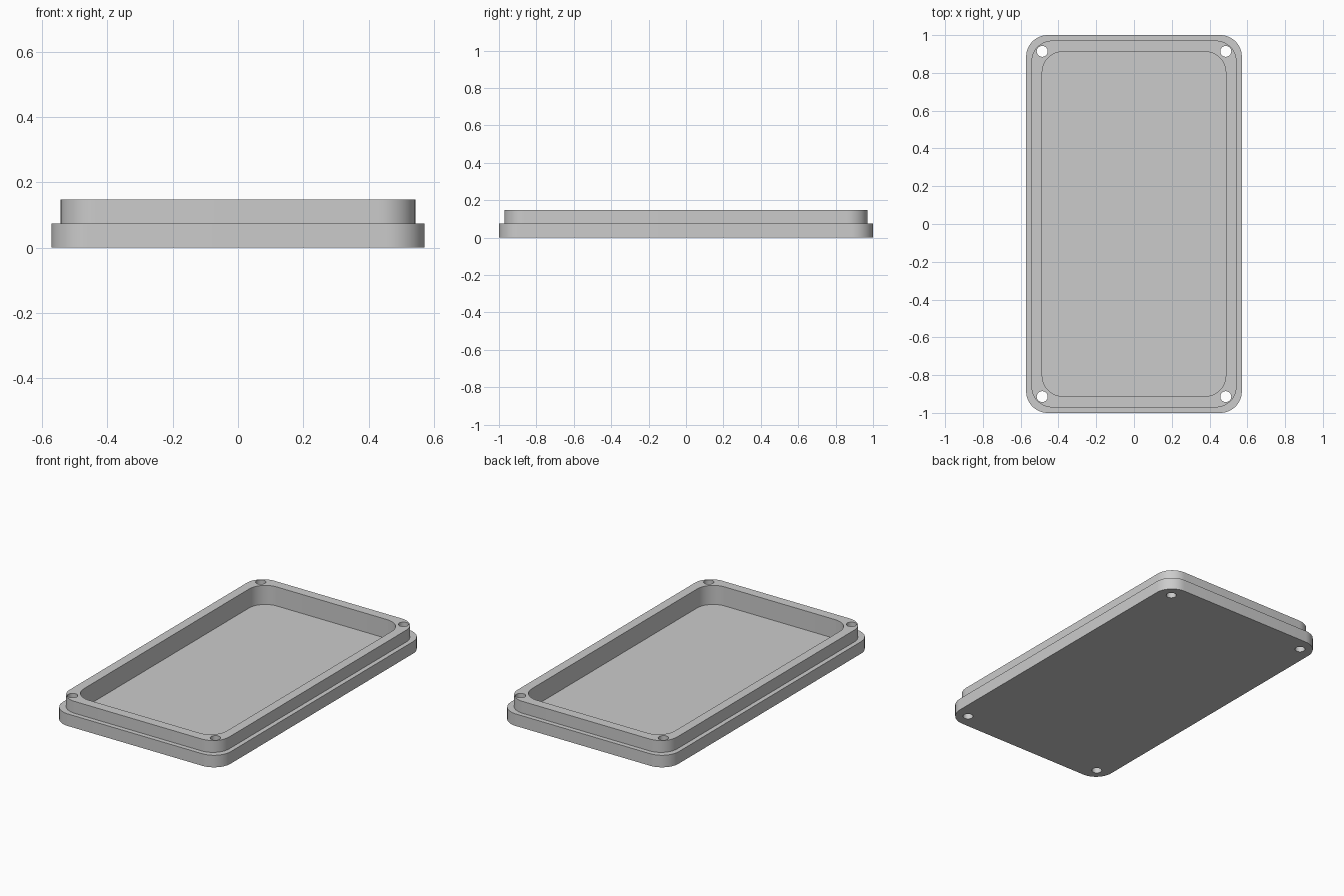
import bpy, bmesh, math

cube = bpy.data.objects.get("Cube")
if cube:
    bpy.data.objects.remove(cube, do_unlink=True)

grey = bpy.data.materials.new("light grey")
grey.use_nodes = True
colour = (0.6, 0.6, 0.6, 1)
grey.diffuse_color = colour
grey.node_tree.nodes["Principled BSDF"].inputs["Base Color"].default_value = colour

STEP, TOP, FLOOR = 0.074, 0.147, 0.03
SEGMENTS = 12


def rounded_ring(bm, half_x, half_y, radius, z):
    """Closed loop of vertices around a rounded rectangle."""
    ring = []
    for quarter, (sx, sy) in enumerate([(1, 1), (-1, 1), (-1, -1), (1, -1)]):
        for i in range(SEGMENTS + 1):
            a = (quarter + i / SEGMENTS) * math.pi / 2
            ring.append(bm.verts.new((sx * (half_x - radius) + radius * math.cos(a),
                                      sy * (half_y - radius) + radius * math.sin(a), z)))
    return ring


# Tray: outer base, stepped lip, cavity walls and floor
bm = bmesh.new()
base, lip, cavity = (0.571, 1.0, 0.114), (0.543, 0.971, 0.11), (0.486, 0.912, 0.11)
rings = [rounded_ring(bm, *size, z) for size, z in
         [(base, 0), (base, STEP), (lip, STEP), (lip, TOP), (cavity, TOP), (cavity, FLOOR)]]
for low, high in zip(rings, rings[1:]):
    for i in range(len(low)):
        j = (i + 1) % len(low)
        bm.faces.new((low[i], low[j], high[j], high[i]))
bm.faces.new(rings[0][::-1])
bm.faces.new(rings[-1])
bmesh.ops.recalc_face_normals(bm, faces=bm.faces)
mesh = bpy.data.meshes.new("stepped_tray")
bm.to_mesh(mesh)
bm.free()
mesh.materials.append(grey)
tray = bpy.data.objects.new("stepped_tray", mesh)
bpy.context.collection.objects.link(tray)

# Screw holes through the four corners
bpy.context.view_layer.objects.active = tray
for sx in (-1, 1):
    for sy in (-1, 1):
        bpy.ops.mesh.primitive_cylinder_add(vertices=32, radius=0.029, depth=1,
                                            location=(sx * 0.486, sy * 0.914, 0))
        cutter = bpy.context.object
        cutter.name = "screw_hole_cutter"
        cutter.hide_render = True
        cutter.data.materials.append(grey)
        hole = tray.modifiers.new("screw_hole", "BOOLEAN")
        hole.operation = "DIFFERENCE"
        hole.solver = "EXACT"
        hole.object = cutter
        bpy.context.view_layer.objects.active = tray
        bpy.ops.object.modifier_apply(modifier=hole.name)
        bpy.data.objects.remove(cutter, do_unlink=True)

# Smooth the rounded walls, keep the rims sharp
bpy.ops.object.select_all(action="DESELECT")
tray.select_set(True)
bpy.context.view_layer.objects.active = tray
bpy.ops.object.shade_smooth_by_angle(angle=math.radians(30))
